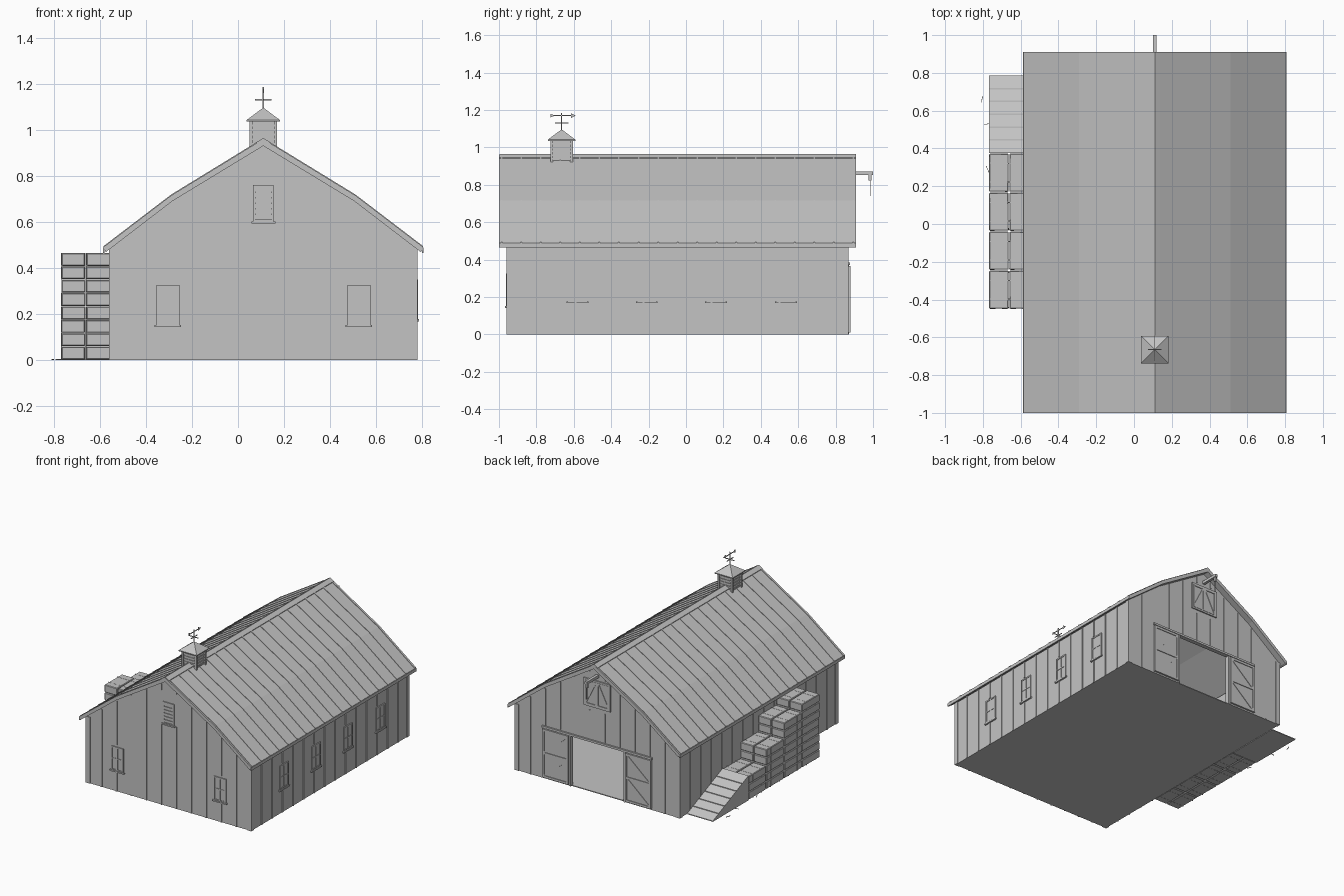
import bpy, bmesh, math, random
from mathutils import Vector, Matrix

if "Cube" in bpy.data.objects:
    bpy.data.objects.remove(bpy.data.objects["Cube"])
random.seed(4)

# The whole model is one plain grey
GREY = bpy.data.materials.new("plain grey")
GREY.diffuse_color = (0.55, 0.55, 0.55, 1)
GREY.use_nodes = True
GREY.node_tree.nodes["Principled BSDF"].inputs["Base Color"].default_value = GREY.diffuse_color

CX = 0.11
OUT = [(0, .96), (.40, .715), (.695, .49)]      # roof top, offsets from ridge
INN = [(0, .93), (.395, .69), (.685, .468)]     # roof underside

def under(x):
    d = abs(x - CX)
    for (a, za), (b, zb) in zip(INN, INN[1:]):
        if d <= b:
            return za + (zb - za) * (d - a) / (b - a)
    return INN[-1][1]

# Wall planes: (u, z, outward depth) -> xyz
FACES = {"front": lambda u, z, d: (u, -.955 - d, z), "back": lambda u, z, d: (u, .865 + d, z),
         "right": lambda u, z, d: (.775 + d, u, z), "left": lambda u, z, d: (-.555 - d, u, z)}

class Part:
    def __init__(self, name):
        self.name, self.bm = name, bmesh.new()

    def solid(self, a, b):
        """Solid between two matching loops of points."""
        va, vb = [self.bm.verts.new(p) for p in a], [self.bm.verts.new(p) for p in b]
        self.bm.faces.new(va)
        self.bm.faces.new(vb[::-1])
        for i in range(len(a)):
            j = (i + 1) % len(a)
            self.bm.faces.new((va[j], va[i], vb[i], vb[j]))

    def box(self, x0, x1, y0, y1, z0, z1):
        q = [(x0, y0), (x1, y0), (x1, y1), (x0, y1)]
        self.solid([(x, y, z0) for x, y in q], [(x, y, z1) for x, y in q])

    def poly(self, face, pts, d0, d1):
        f = FACES[face]
        self.solid([f(u, z, d0) for u, z in pts], [f(u, z, d1) for u, z in pts])

    def rect(self, face, u0, u1, z0, z1, d0, d1):
        self.poly(face, [(u0, z0), (u1, z0), (u1, z1), (u0, z1)], d0, d1)

    def frame(self, face, u0, u1, z0, z1, w, d0, d1):
        self.rect(face, u0, u0 + w, z0, z1, d0, d1)
        self.rect(face, u1 - w, u1, z0, z1, d0, d1)
        self.rect(face, u0 + w, u1 - w, z0, z0 + w, d0, d1)
        self.rect(face, u0 + w, u1 - w, z1 - w, z1, d0, d1)

    def brace(self, face, p, q, w, d0, d1):
        p, q = Vector(p), Vector(q)
        n = (q - p).orthogonal().normalized() * w / 2
        self.poly(face, [p - n, q - n, q + n, p + n], d0, d1)

    def profile(self, pts, y0, y1):
        self.solid([(x, y0, z) for x, z in pts], [(x, y1, z) for x, z in pts])

    def done(self):
        bmesh.ops.recalc_face_normals(self.bm, faces=self.bm.faces)
        me = bpy.data.meshes.new(self.name)
        self.bm.to_mesh(me)
        me.materials.append(GREY)
        bpy.context.collection.objects.link(bpy.data.objects.new(self.name, me))

def mirror_profile(half):
    return [(CX - d, z) for d, z in half[::-1]] + [(CX + d, z) for d, z in half[1:]]

# Walls: front gable, back gable with door notch, two sides, floor
gable = [(x, under(x)) for x in (-.555, CX - .395, CX, CX + .395, .775)]
DL, DR, DH = CX - .225, CX + .225, .37
walls = Part("barn_walls")
walls.poly("front", [(-.555, 0)] + gable + [(.775, 0)], 0, -.02)
walls.poly("back", [(DL, 0), (-.555, 0)] + gable + [(.775, 0), (DR, 0), (DR, DH), (DL, DH)], 0, -.02)
walls.rect("right", -.935, .845, 0, .48, 0, -.02)
walls.rect("left", -.935, .845, 0, .48, 0, -.02)
walls.done()
fl = Part("floor")
fl.box(-.55, .77, -.95, .86, 0, .006)
fl.done()

# Battens, kept clear of windows and doors
WIN_F, WIN_S = [-.305, .525], [-.58, -.21, .16, .535]
bat = Part("battens")
for i in range(1, 11):
    x = -.555 + i * .1209
    for face in ("front", "back"):
        top, z0 = under(x) - .008, 0
        if face == "front" and any(abs(x - w) < .07 for w in WIN_F):
            bat.rect(face, x - .005, x + .005, 0, .15, 0, .005)
            z0 = .34
        if face == "back" and abs(x - CX) < .46:
            z0 = .39
        if abs(x - CX) < .12:
            bat.rect(face, x - .005, x + .005, z0, .6, 0, .005)
            z0 = .84
        bat.rect(face, x - .005, x + .005, z0, top, 0, .005)
for i in range(1, 15):
    y = -.955 + i * .1213
    bat.rect("left", y - .005, y + .005, 0, .48, 0, .005)
    if any(abs(y - w) < .07 for w in WIN_S):
        bat.rect("right", y - .005, y + .005, 0, .17, 0, .005)
        bat.rect("right", y - .005, y + .005, .36, .48, 0, .005)
    else:
        bat.rect("right", y - .005, y + .005, 0, .48, 0, .005)
bat.done()

# Corner boards
cb = Part("corner_boards")
for x in (-.56, .745):
    for y in (-.96, .84):
        cb.box(x, x + .035, y, y + .03, 0, .485)
cb.done()

# Windows
fr, gl = Part("window_frames"), Part("window_glass")
for face, u, z in [("front", w, .15) for w in WIN_F] + [("right", w, .175) for w in WIN_S]:
    gl.rect(face, u - .045, u + .045, z, z + .17, 0, .003)
    fr.frame(face, u - .05, u + .05, z, z + .175, .01, 0, .007)
    fr.rect(face, u - .004, u + .004, z, z + .17, 0, .006)
    fr.rect(face, u - .045, u + .045, z + .083, z + .091, 0, .006)
    fr.rect(face, u - .058, u + .058, z - .008, z + .002, 0, .012)
# Gable vent
fr.frame("front", CX - .045, CX + .045, .6, .76, .01, 0, .007)
fr.rect("front", CX - .052, CX + .052, .592, .602, 0, .012)
fr.done()
gl.done()
vent = Part("gable_vent_slats")
for i in range(6):
    vent.rect("front", CX - .036, CX + .036, .612 + i * .024, .63 + i * .024, 0, .005)
vent.done()

# Barn doors standing open, and the loft door
doors, trim = Part("barn_doors"), Part("door_trim")
def door(u0, u1, z0, z1, flip):
    doors.rect("back", u0, u1, z0, z1, .001, .009)
    trim.frame("back", u0, u1, z0, z1, .016, .009, .014)
    zm = (z0 + z1) / 2
    trim.rect("back", u0 + .016, u1 - .016, zm - .008, zm + .008, .009, .014)
    a = (u0 + .014, u1 - .014)[::flip]
    for lo, hi in ((z0 + .014, zm - .006), (zm + .006, z1 - .014)):
        trim.brace("back", (a[0], lo), (a[1], hi), .012, .009, .013)
door(DL - .215, DL - .005, .01, .365, 1)
door(DR + .005, DR + .215, .01, .365, -1)
trim.rect("back", DL - .22, DR + .22, .37, .385, 0, .012)
for u in (DL, DR - .012):
    trim.rect("back", u, u + .012, 0, .37, -.022, .006)
for s in (-1, 1):
    a, b = sorted((CX, CX + s * .095))
    doors.rect("back", a, b, .64, .815, 0, .006)
    trim.brace("back", (CX + s * .09, .65), (CX + s * .012, .805), .01, .006, .01)
    trim.frame("back", a, b, .64, .815, .01, .006, .011)
trim.frame("back", CX - .108, CX + .108, .628, .827, .012, 0, .009)
doors.done()
trim.done()

# Roof, seams, ridge cap and eave boards
shell = mirror_profile(OUT) + mirror_profile(INN)[::-1]
roof = Part("roof")
roof.profile(shell, -1.0, .91)
for i in range(19):
    y = -.985 + i * 1.88 / 18
    top = [(d, z + .004) for d, z in OUT]
    roof.profile(mirror_profile(top) + mirror_profile(OUT)[::-1], y - .004, y + .004)
cap = [(0, .964), (.03, .946)]
roof.profile(mirror_profile(cap) + mirror_profile([(d, z - .008) for d, z in cap])[::-1], -.998, .908)
roof.done()
edge = Part("eave_boards")
for s in (-1, 1):
    x0, x1 = sorted((CX + s * .69, CX + s * .697))
    edge.box(x0, x1, -1.0, .91, .465, .488)
edge.done()

# Cupola
cy = -.665
core, post = Part("cupola_louvres"), Part("cupola_posts")
core.box(CX - .05, CX + .05, cy - .05, cy + .05, .9, 1.035)
for i in range(5):
    z = .935 + i * .02
    core.box(CX - .054, CX + .054, cy - .054, cy + .054, z, z + .008)
for sx in (-1, 1):
    for sy in (-1, 1):
        x, y = CX + sx * .053, cy + sy * .053
        post.box(x - .007, x + .007, y - .007, y + .007, .9, 1.035)
core.done()
post.done()
cap = Part("cupola_roof")
cap.box(CX - .073, CX + .073, cy - .073, cy + .073, 1.035, 1.042)
sq = [(-1, -1), (1, -1), (1, 1), (-1, 1)]
cap.solid([(CX + .073 * a, cy + .073 * b, 1.042) for a, b in sq],
          [(CX + .002 * a, cy + .002 * b, 1.095) for a, b in sq])
cap.done()

# Weathervane
vane = Part("weathervane")
vane.box(CX - .003, CX + .003, cy - .003, cy + .003, 1.085, 1.185)
vane.box(CX - .036, CX + .036, cy - .002, cy + .002, 1.128, 1.133)
vane.box(CX - .002, CX + .002, cy - .036, cy + .036, 1.128, 1.133)
vane.box(CX - .002, CX + .002, cy - .06, cy + .06, 1.167, 1.172)
for pts in ([(.05, 1.157), (.076, 1.17), (.05, 1.183)],
            [(-.06, 1.16), (-.035, 1.17), (-.06, 1.18)]):
    vane.solid([(CX - .002, cy + y, z) for y, z in pts], [(CX + .002, cy + y, z) for y, z in pts])
vane.done()

# Hoist beam with pulley and rope
hoist = Part("hoist_beam")
hoist.box(CX - .01, CX + .01, .85, 1.0, .852, .872)
hoist.box(CX - .006, CX + .006, .977, .993, .822, .852)
hoist.box(CX - .002, CX + .002, .983, .987, .74, .825)
hoist.done()

# Straw bales in stepped stacks, each tied with two bands
bales, twine = Part("straw_bales"), Part("bale_twine")
H = .0582
for k, layers in enumerate((8, 7, 5, 3)):
    for l in range(layers):
        for c in (-.7155, -.608):
            yc = -.348 + k * .2065
            M = Matrix.Translation((c, yc, (l + .5) * H)) @ Matrix.Rotation(random.uniform(-.012, .012), 4, 'Z')
            r = bmesh.ops.create_cube(bales.bm, size=1, matrix=M @ Matrix.Diagonal((.103, .201, H - .003, 1)))
            es = {e for v in r["verts"] for e in v.link_edges}
            bmesh.ops.bevel(bales.bm, geom=list(es), offset=.004, segments=1, affect='EDGES')
            for t in (-.05, .05):
                bmesh.ops.create_cube(twine.bm, size=1, matrix=M @ Matrix.Translation((0, t, 0))
                                      @ Matrix.Diagonal((.105, .005, H - .001, 1)))
bales.done()
twine.done()

# Plank ramp up to the lowest stack
ramp = Part("ramp")
tri = [(.375, 0), (.785, 0), (.785, .006), (.375, .18)]
ramp.solid([(-.767, y, z) for y, z in tri], [(-.56, y, z) for y, z in tri])
for i in range(1, 6):
    y = .785 - i * .068
    z = .006 + (.785 - y) * .174 / .41
    ramp.box(-.765, -.562, y - .004, y + .004, z - .006, z + .003)
ramp.done()

# Loose straw on the ground
loose = Part("loose_straw")
for x, y, a in [(-.805, .66, 1.3), (-.775, .53, .2), (-.775, .29, 2)]:
    bmesh.ops.create_cube(loose.bm, size=1, matrix=Matrix.Translation((x, y, .002))
                          @ Matrix.Rotation(a, 4, 'Z') @ Matrix.Diagonal((.035, .003, .004, 1)))
loose.done()
